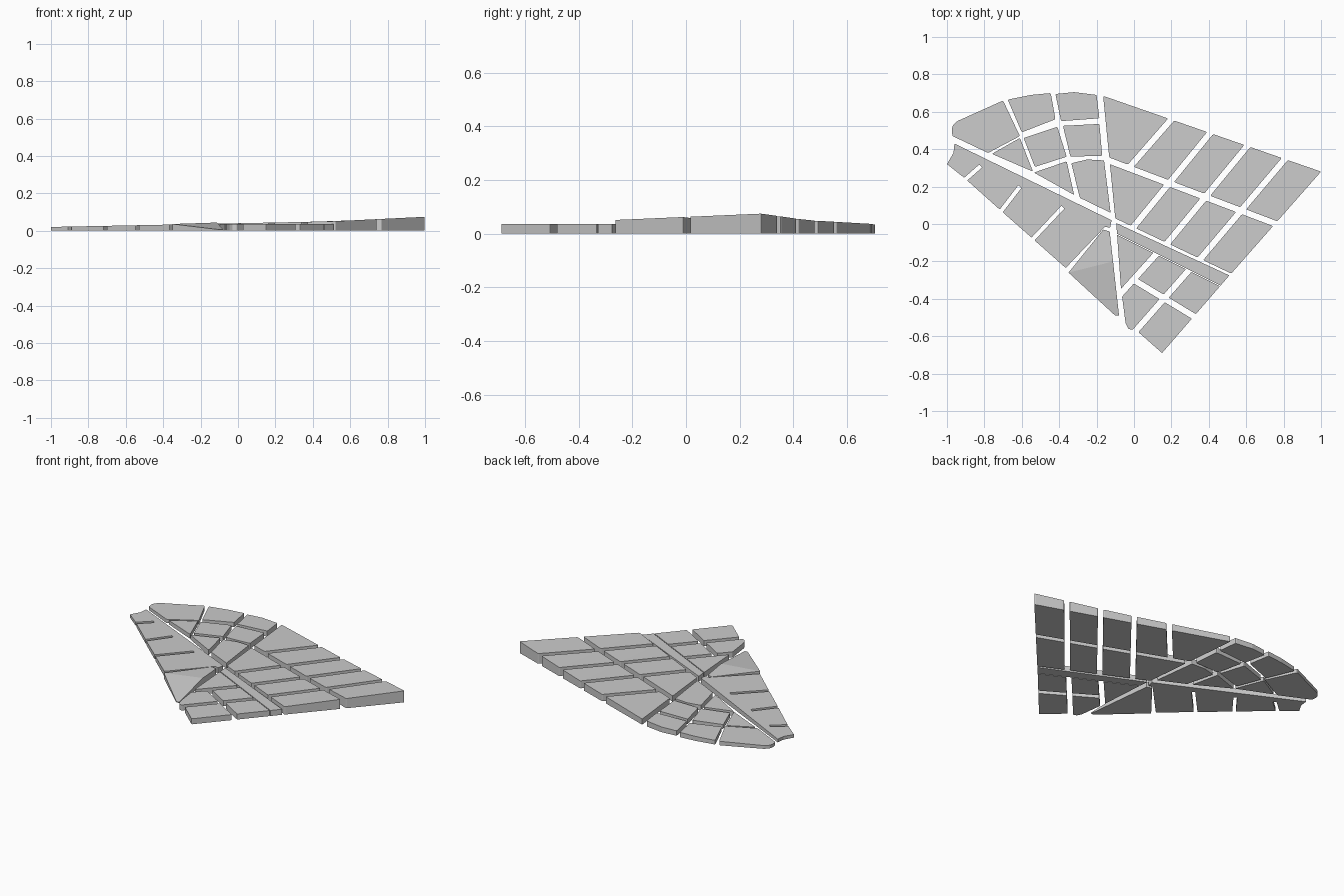
import bpy, bmesh
from mathutils import Vector

if "Cube" in bpy.data.objects:
    bpy.data.objects.remove(bpy.data.objects["Cube"])

V = Vector
GAP = 0.032


def ground(x, y):
    # Gentle rise towards the east
    pts = [(-1.01, 0.02), (0, 0.04), (0.5, 0.05), (1.01, 0.075)]
    for (x0, z0), (x1, z1) in zip(pts, pts[1:]):
        if x <= x1:
            return z0 + (z1 - z0) * (x - x0) / (x1 - x0)
    return pts[-1][1]


def low_ground(x, y):
    return min(0.036, ground(x, y))


def dip(x, y):
    # Plaza falls away to its southern tip
    return 0.037 if y > -0.2 else max(0.006, 0.036 + (y + 0.26) * 0.13)


def clip(poly, p, n):
    # Keep the part of a polygon on the positive side of a line
    out = []
    for a, b in zip(poly, poly[1:] + poly[:1]):
        da, db = (a - p).dot(n), (b - p).dot(n)
        if da >= 0:
            out.append(a)
        if da * db < 0:
            out.append(a.lerp(b, da / (da - db)))
    return out


def split(poly, a, b, gap=GAP):
    # Cut a polygon along a street; returns (left piece, right piece)
    a, b = V(a), V(b)
    d = (b - a).normalized()
    n = V((-d.y, d.x))
    return clip(poly, a + n * gap / 2, n), clip(poly, a - n * gap / 2, -n)


def block(name, poly, height=ground, bevel=0.006):
    poly = [V(p) for p in poly]
    bm = bmesh.new()
    lo = [bm.verts.new((p.x, p.y, 0)) for p in poly]
    hi = [bm.verts.new((p.x, p.y, height(p.x, p.y))) for p in poly]
    bm.faces.new(lo)
    bm.faces.new(hi)
    for i in range(len(poly)):
        j = (i + 1) % len(poly)
        bm.faces.new((lo[i], lo[j], hi[j], hi[i]))
    bmesh.ops.recalc_face_normals(bm, faces=bm.faces)
    if bevel:
        edges = [bm.edges.get((l, h)) for l, h in zip(lo, hi)]
        bmesh.ops.bevel(bm, geom=edges, offset=bevel, segments=2,
                        profile=0.5, affect='EDGES')
    bmesh.ops.triangulate(bm, faces=[f for f in bm.faces if len(f.verts) > 4])
    bmesh.ops.recalc_face_normals(bm, faces=bm.faces)
    me = bpy.data.meshes.new(name)
    bm.to_mesh(me)
    bm.free()
    ob = bpy.data.objects.new(name, me)
    bpy.context.collection.objects.link(ob)
    return ob


# North-east district: two rows cut by parallel streets
ne = [V(p) for p in [(-.165, .685), (1, .28), (.52, -.265), (-.10, .03)]]
upper, lower = split(ne, (-.15, .345), (.76, 0))
streets = [((.20, .56), (-.01, .32)), ((.41, .49), (.01, 0)),
           ((.60, .41), (.18, -.10)), ((.80, .34), (.36, -.18))]
for row, rest, cuts in (("upper", upper, streets), ("lower", lower, streets[1:])):
    pieces = []
    for a, b in cuts:
        rest, west = split(rest, a, b)
        pieces.append(west)
    for i, p in enumerate(pieces + [rest]):
        block(f"northeast_{row}_block_{i}", p)

# South-east district: strip along the avenue, then smaller blocks
se = [V(p) for p in [(-.095, .005), (.51, -.275), (.15, -.69), (.02, -.575),
                     (-.03, -.56), (-.045, -.53), (-.07, -.34)]]
strip, body = split(se, (-.09, -.055), (.34, -.27), 0.005)
block("avenue_strip", strip, low_ground, 0)
row = ((0, -.30), (.33, -.50))
east, west = split(body, (.30, -.24), (.01, -.57))
north, south = split(east, *row)
mid, corner = split(west, (.12, -.16), (-.06, -.36))
mid_n, mid_s = split(mid, *row)
for i, p in enumerate((north, south, mid_n, mid_s, corner)):
    if len(p) > 2:
        block(f"southeast_block_{i}", p, low_ground, 0.004)

# South-west strip with slots cut in from its outer edge
sw = [(-.12, .02), (-.96, .43), (-.965, .38), (-1, .32)]
for base, top in [((-.90, .24), (-.82, .31)), ((-.71, .07), (-.61, .20)),
                  ((-.54, -.08), (-.38, .09))]:
    e = V((.74, -.67)).normalized() * 0.011
    base, top = V(base), V(top)
    sw += [base - e, top - e, top + e, base + e]
sw += [(-.365, -.235), (-.155, -.015), (-.128, -.02)]
block("southwest_strip", sw, ground, 0.003)

# Sloping triangular plaza
plaza = block("sloping_plaza", [(-.165, -.03), (-.13, -.04), (-.112, -.20),
                                (-.08, -.49), (-.10, -.49), (-.22, -.38),
                                (-.35, -.26)], dip, 0)

# North-west district: fan of ring blocks
fan = {
    "west_end": [(-.975, .50), (-.97, .525), (-.945, .55), (-.70, .66),
                 (-.61, .47), (-.78, .38), (-.97, .47)],
    "outer_a": [(-.675, .665), (-.55, .69), (-.445, .70), (-.42, .56), (-.60, .49)],
    "outer_b": [(-.42, .695), (-.32, .705), (-.20, .69), (-.185, .565), (-.39, .55)],
    "middle_a": [(-.59, .46), (-.41, .52), (-.36, .36), (-.53, .305)],
    "middle_b": [(-.38, .525), (-.185, .535), (-.17, .365), (-.34, .36)],
    "inner_a": [(-.76, .375), (-.61, .46), (-.54, .28)],
    "inner_b": [(-.535, .275), (-.36, .335), (-.32, .155)],
    "inner_c": [(-.335, .325), (-.25, .345), (-.16, .34), (-.125, .06), (-.29, .14)],
}
for name, p in fan.items():
    block("fan_" + name, p)
